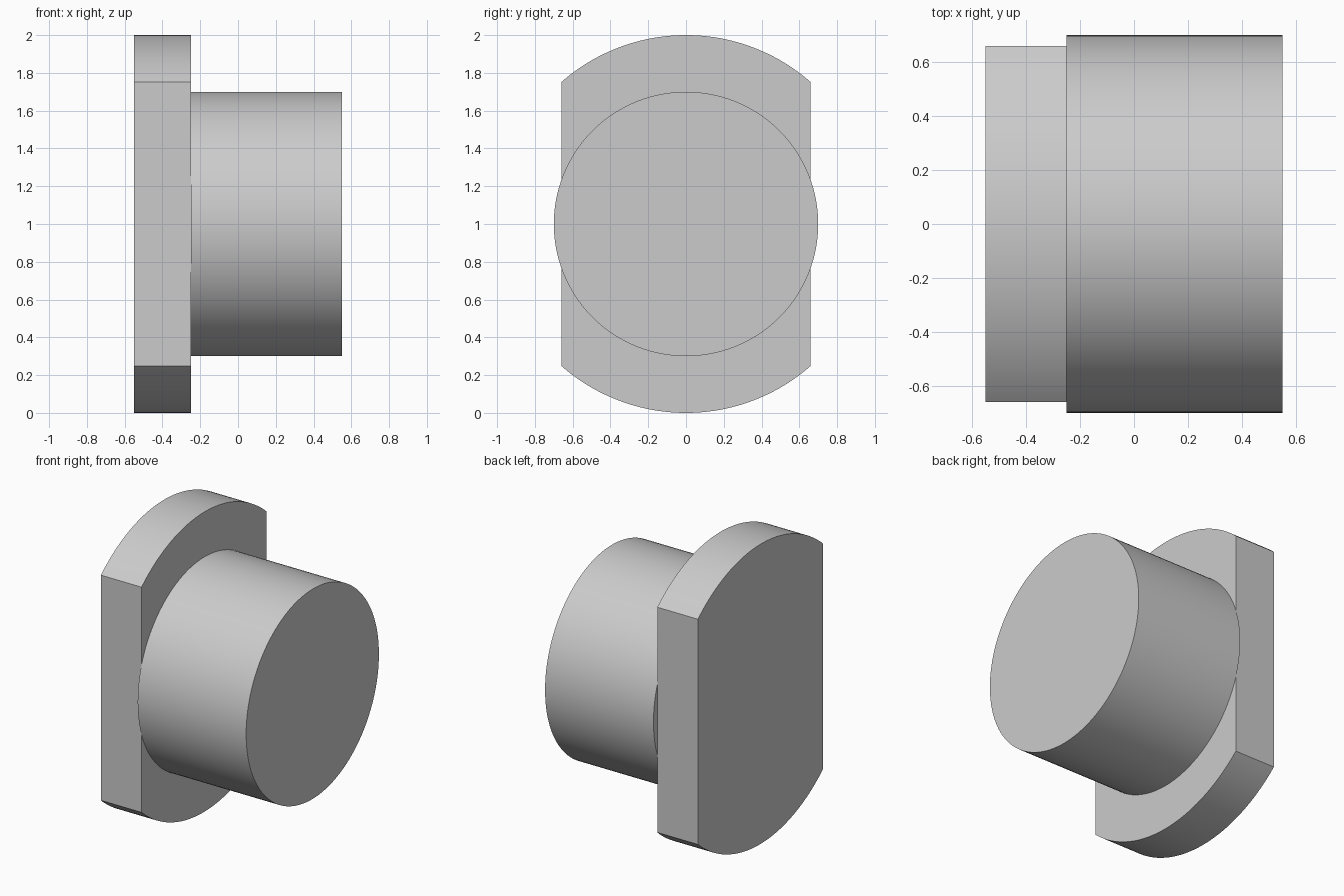
import bpy
import math
from math import sin, cos, asin, pi

cube = bpy.data.objects.get("Cube")
if cube:
    bpy.data.objects.remove(cube, do_unlink=True)

# Single plain grey
grey = bpy.data.materials.new("plain grey")
grey.use_nodes = True
colour = (0.6, 0.6, 0.6, 1)
grey.diffuse_color = colour
grey.node_tree.nodes["Principled BSDF"].inputs["Base Color"].default_value = colour


def extrude_along_x(name, profile, x0, x1):
    """Solid prism from a (y, z) outline running from x0 to x1."""
    n = len(profile)
    verts = [(x, y, z) for x in (x0, x1) for y, z in profile]
    faces = [(i, (i + 1) % n, n + (i + 1) % n, n + i) for i in range(n)]
    faces += [tuple(reversed(range(n))), tuple(range(n, 2 * n))]
    mesh = bpy.data.meshes.new(name)
    mesh.from_pydata(verts, [], faces)
    mesh.materials.append(grey)
    obj = bpy.data.objects.new(name, mesh)
    bpy.context.collection.objects.link(obj)
    bpy.ops.object.select_all(action="DESELECT")
    obj.select_set(True)
    bpy.context.view_layer.objects.active = obj
    bpy.ops.object.shade_smooth_by_angle(angle=math.radians(25))
    return obj


def arc(radius, start, end, steps):
    """Points on a circle about the shared axis at z = 1."""
    angles = [start + (end - start) * i / steps for i in range(steps + 1)]
    return [(radius * cos(a), 1 + radius * sin(a)) for a in angles]


# Flange: unit disc with two flats, at the front and back
half_width = 0.66
spread = asin(half_width)
top = arc(1, pi / 2 - spread, pi / 2 + spread, 48)
bottom = arc(1, 1.5 * pi - spread, 1.5 * pi + spread, 48)
extrude_along_x("flange", top + bottom, -0.55, -0.25)

# Round boss, slightly wider than the flats
extrude_along_x("boss", arc(0.7, 0, 2 * pi, 128)[:-1], -0.25, 0.55)
